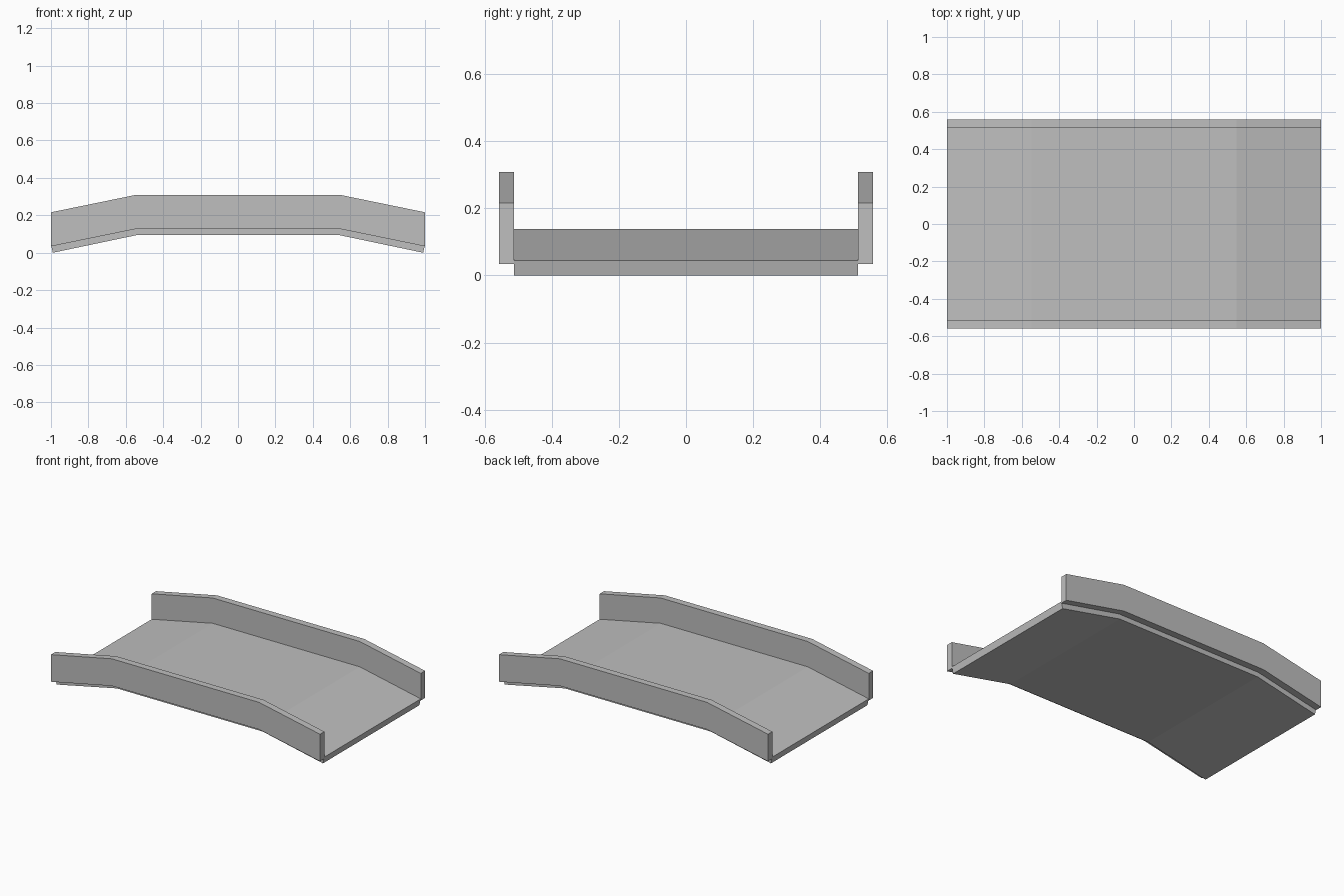
import bpy
import bmesh

cube = bpy.data.objects.get("Cube")
if cube:
    bpy.data.objects.remove(cube, do_unlink=True)

# Plain concrete grey
grey = bpy.data.materials.new("concrete_grey")
grey.use_nodes = True
colour = (0.52, 0.52, 0.52, 1)
grey.diffuse_color = colour
grey.node_tree.nodes["Principled BSDF"].inputs["Base Color"].default_value = colour


def extrude_profile(name, half_profile, y0, y1):
    """Mirror a side profile (x, z) across x = 0 and extrude it along y."""
    outline = half_profile + [(-x, z) for x, z in reversed(half_profile)]
    bm = bmesh.new()
    face = bm.faces.new([bm.verts.new((x, y0, z)) for x, z in outline])
    result = bmesh.ops.extrude_face_region(bm, geom=[face])
    verts = [v for v in result["geom"] if isinstance(v, bmesh.types.BMVert)]
    bmesh.ops.translate(bm, verts=verts, vec=(0, y1 - y0, 0))
    bmesh.ops.recalc_face_normals(bm, faces=bm.faces)
    mesh = bpy.data.meshes.new(name)
    bm.to_mesh(mesh)
    bm.free()
    mesh.materials.append(grey)
    obj = bpy.data.objects.new(name, mesh)
    bpy.context.collection.objects.link(obj)
    return obj


bend, inner, outer = 0.547, 0.512, 0.558

# Deck: level middle with a ramp at each end, ends cut square to the slope
deck = [(bend, 0.139), (1.0, 0.045), (0.99, 0.0), (bend - 0.005, 0.094)]
extrude_profile("deck", deck, -inner, inner)

# Side walls: follow the deck, with upright ends
wall = [(bend, 0.309), (1.0, 0.216), (1.0, 0.034), (bend, 0.127)]
extrude_profile("front_wall", wall, -outer, -inner)
extrude_profile("back_wall", wall, inner, outer)
